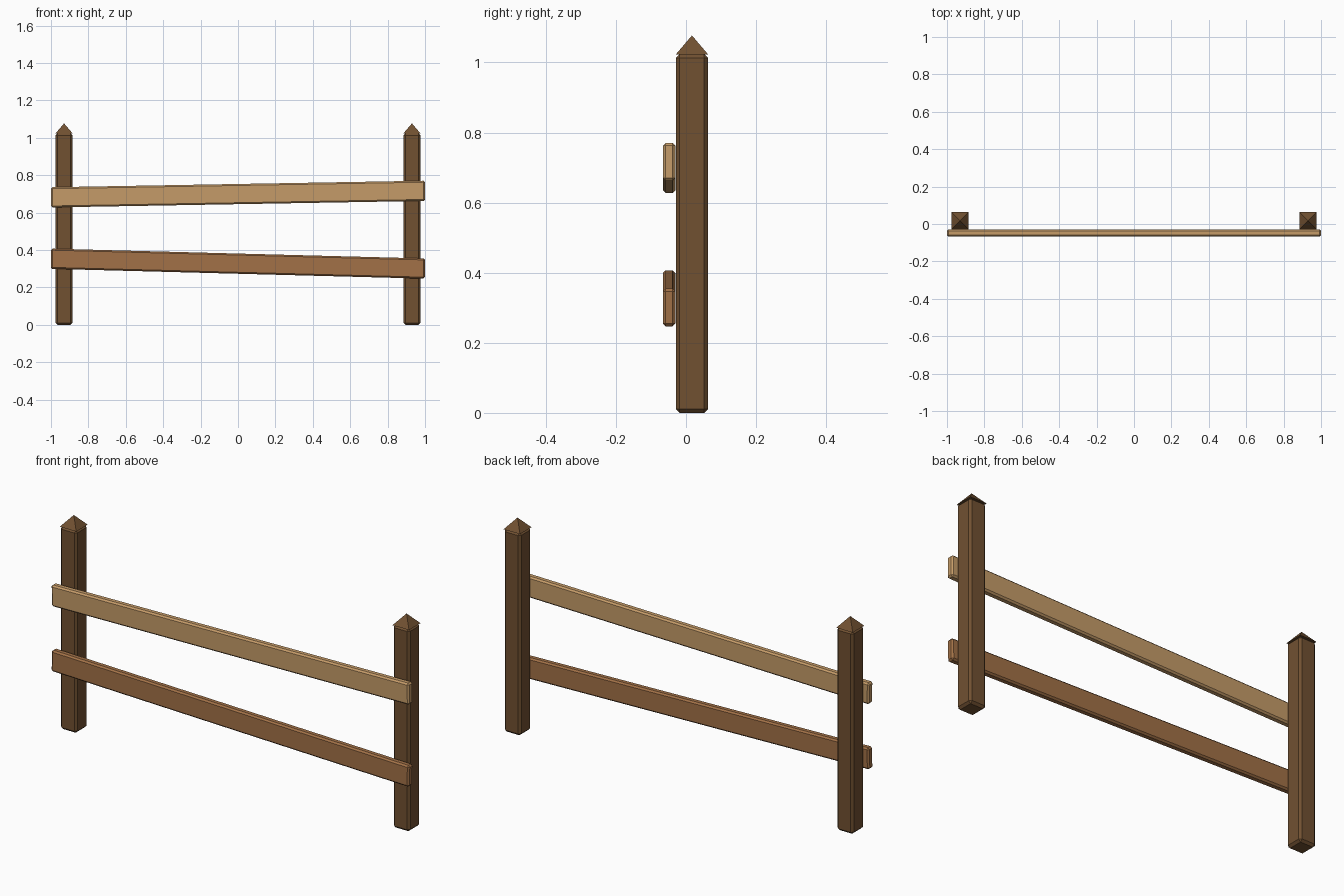
import bpy
import bmesh
from math import radians, pi, sqrt
from mathutils import Matrix

cube = bpy.data.objects.get("Cube")
if cube:
    bpy.data.objects.remove(cube, do_unlink=True)


def make_material(name, color):
    mat = bpy.data.materials.new(name)
    mat.use_nodes = True
    mat.diffuse_color = (*color, 1)
    mat.node_tree.nodes["Principled BSDF"].inputs["Base Color"].default_value = (*color, 1)
    return mat


dark_wood = make_material("dark wood", (0.165, 0.082, 0.031))
pale_wood = make_material("pale wood", (0.56, 0.33, 0.14))
red_wood = make_material("reddish wood", (0.36, 0.165, 0.063))


def add_object(name, bm, mat, location, tilt=0):
    mesh = bpy.data.meshes.new(name)
    bm.to_mesh(mesh)
    bm.free()
    mesh.materials.append(mat)
    obj = bpy.data.objects.new(name, mesh)
    obj.location = location
    obj.rotation_euler.y = tilt
    bpy.context.collection.objects.link(obj)
    return obj


def add_beam(name, size, mat, location, bevel, tilt=0):
    """Box with chamfered edges."""
    bm = bmesh.new()
    bmesh.ops.create_cube(bm, size=1)
    bmesh.ops.scale(bm, vec=size, verts=bm.verts)
    bmesh.ops.bevel(bm, geom=bm.edges[:], offset=bevel, segments=1, affect='EDGES')
    return add_object(name, bm, mat, location, tilt)


def add_cap(name, width, height, mat, location):
    """Four-sided pyramid."""
    bm = bmesh.new()
    bmesh.ops.create_cone(bm, cap_ends=True, segments=4, radius1=width / sqrt(2),
                          radius2=0, depth=height,
                          matrix=Matrix.Rotation(pi / 4, 4, 'Z'))
    bmesh.ops.remove_doubles(bm, verts=bm.verts, dist=0.0001)
    return add_object(name, bm, mat, location)


# Posts with pointed caps
for side, x in (("left", 0.93), ("right", -0.93)):
    add_beam(side + "_post", (0.092, 0.092, 1.024), dark_wood, (x, 0.017, 0.512), 0.011)
    add_cap(side + "_post_cap", 0.092, 0.054, dark_wood, (x, 0.017, 1.05))

# Slightly tilted rails on the front of the posts
rail_size = (2, 0.036, 0.108)
add_beam("upper_rail", rail_size, pale_wood, (0, -0.048, 0.699), 0.008, radians(-1))
add_beam("lower_rail", rail_size, red_wood, (0, -0.048, 0.327), 0.008, radians(1.5))
